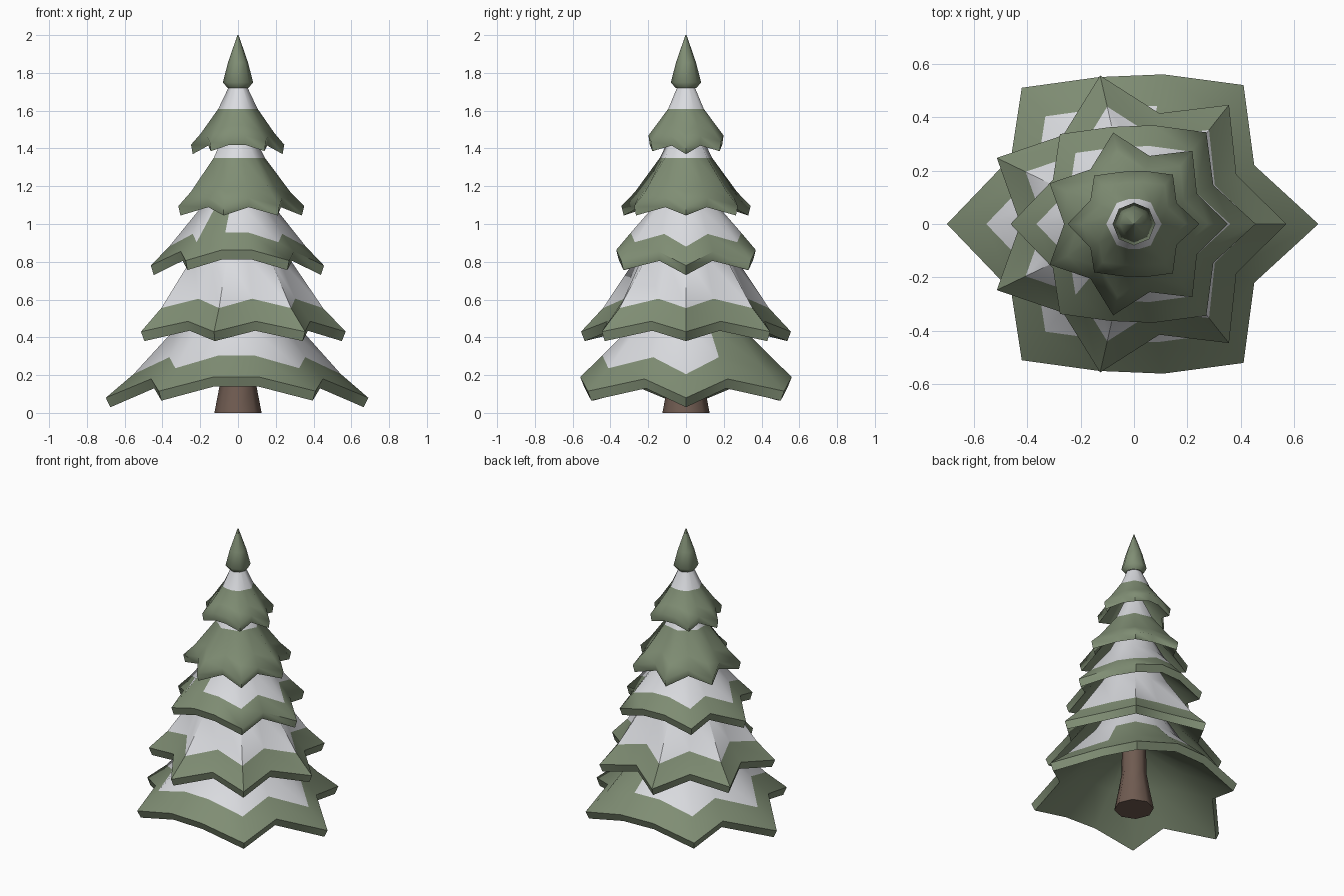
import bpy, bmesh
from math import sin, cos, pi, hypot

if "Cube" in bpy.data.objects:
    bpy.data.objects.remove(bpy.data.objects["Cube"])


def material(name, rgb):
    m = bpy.data.materials.new(name)
    m.use_nodes = True
    m.diffuse_color = (*rgb, 1)
    node = m.node_tree.nodes["Principled BSDF"]
    node.inputs["Base Color"].default_value = (*rgb, 1)
    node.inputs["Roughness"].default_value = 0.9
    return m


GREEN = material("needle green", (0.215, 0.27, 0.175))
SNOW = material("snow white", (0.70, 0.71, 0.74))
BARK = material("bark brown", (0.16, 0.105, 0.082))


def loft(name, rings, mats, rule=lambda band, i: 0):
    """Skin a stack of closed rings and cap both ends."""
    bm = bmesh.new()
    loops = [[bm.verts.new(p) for p in ring] for ring in rings]
    n = len(loops[0])
    for band, (a, b) in enumerate(zip(loops, loops[1:])):
        for i in range(n):
            j = (i + 1) % n
            face = bm.faces.new((a[i], a[j], b[j], b[i]))
            face.material_index = rule(band, i)
    bm.faces.new(loops[0])
    bm.faces.new(loops[-1])
    bmesh.ops.recalc_face_normals(bm, faces=bm.faces[:])
    mesh = bpy.data.meshes.new(name)
    bm.to_mesh(mesh)
    bm.free()
    for m in mats:
        mesh.materials.append(m)
    obj = bpy.data.objects.new(name, mesh)
    bpy.context.collection.objects.link(obj)
    bpy.ops.object.select_all(action='DESELECT')
    obj.select_set(True)
    bpy.context.view_layer.objects.active = obj
    bpy.ops.object.shade_smooth_by_angle(angle=0.9)
    return obj


def lathe(name, profile, sides, mat):
    rings = [[(r * cos(2 * pi * i / sides), r * sin(2 * pi * i / sides), z)
              for i in range(sides)] for r, z in profile]
    return loft(name, rings, [mat])


# Outlines as (x, y, lift of the rim above the lowest tip)
half = [(0.69, 0, 0), (0.45, 0.22, 0.1), (0.41, 0.52, 0.035), (0.11, 0.56, 0.11),
        (-0.13, 0.55, 0.11), (-0.42, 0.51, 0.035), (-0.46, 0.25, 0.1), (-0.70, 0, 0)]
broad = half + [(x, -y, l) for x, y, l in half[-2:0:-1]]
star = []
for k in range(14):
    r, lift = ((0.57, 0), (0.425, 0.055))[k % 2]
    star.append((r * cos(pi * k / 7), r * sin(pi * k / 7), lift))


def tier(name, outline, size, lift, z, heights, mid, snow_band, bare=()):
    """Branch layer: h_snow, h_mid, h_top are heights above the tip."""
    h_snow, h_mid, h_top = heights
    pts = [(x * size, y * size, l * lift) for x, y, l in outline]
    mean = sum(hypot(x, y) for x, y, l in pts) / len(pts)

    def ring(s, h, follow, round_off):
        out = []
        for x, y, l in pts:
            k = s * (1 - round_off + round_off * mean / hypot(x, y))
            out.append((x * k, y * k, z + h + l * follow))
        return out

    rings = [ring(0.13, h_top, 0, 1), ring(mid, h_mid, 0, 0.6),
             ring(0.79, h_snow, 0.9, 0), ring(1, 0, 1, 0),
             ring(0.965, -0.05, 1, 0), ring(0.55, h_mid * 0.5, 0.3, 0.5),
             ring(0.13, h_mid, 0, 1)]
    loft(name, rings, [GREEN, SNOW],
         lambda band, i: int(band < snow_band and not (band == 1 and i in bare)))


tier("branches_bottom", broad, 1, 1, 0.08, (0.125, 0.38, 0.76), 0.5, 2, (1, 2))
tier("branches_lower", star, 1, 1, 0.43, (0.125, 0.40, 0.74), 0.5, 2)
tier("branches_middle", broad, 0.66, 0.75, 0.78, (0.1, 0.30, 0.57), 0.48, 2, (9,))
tier("branches_upper", star, 0.615, 0.8, 1.095, (0.075, 0.255, 0.46), 0.44, 1)
tier("branches_top", broad, 0.355, 0.45, 1.42, (0.06, 0.19, 0.35), 0.46, 1)

# Pointed tip and trunk
lathe("tree_tip", [(0.055, 1.72), (0.08, 1.75), (0.053, 1.855), (0.003, 2.0)], 8, GREEN)
lathe("trunk", [(0.125, 0), (0.1, 0.13), (0.08, 0.25), (0.075, 0.5), (0.03, 1.6)], 8, BARK)
